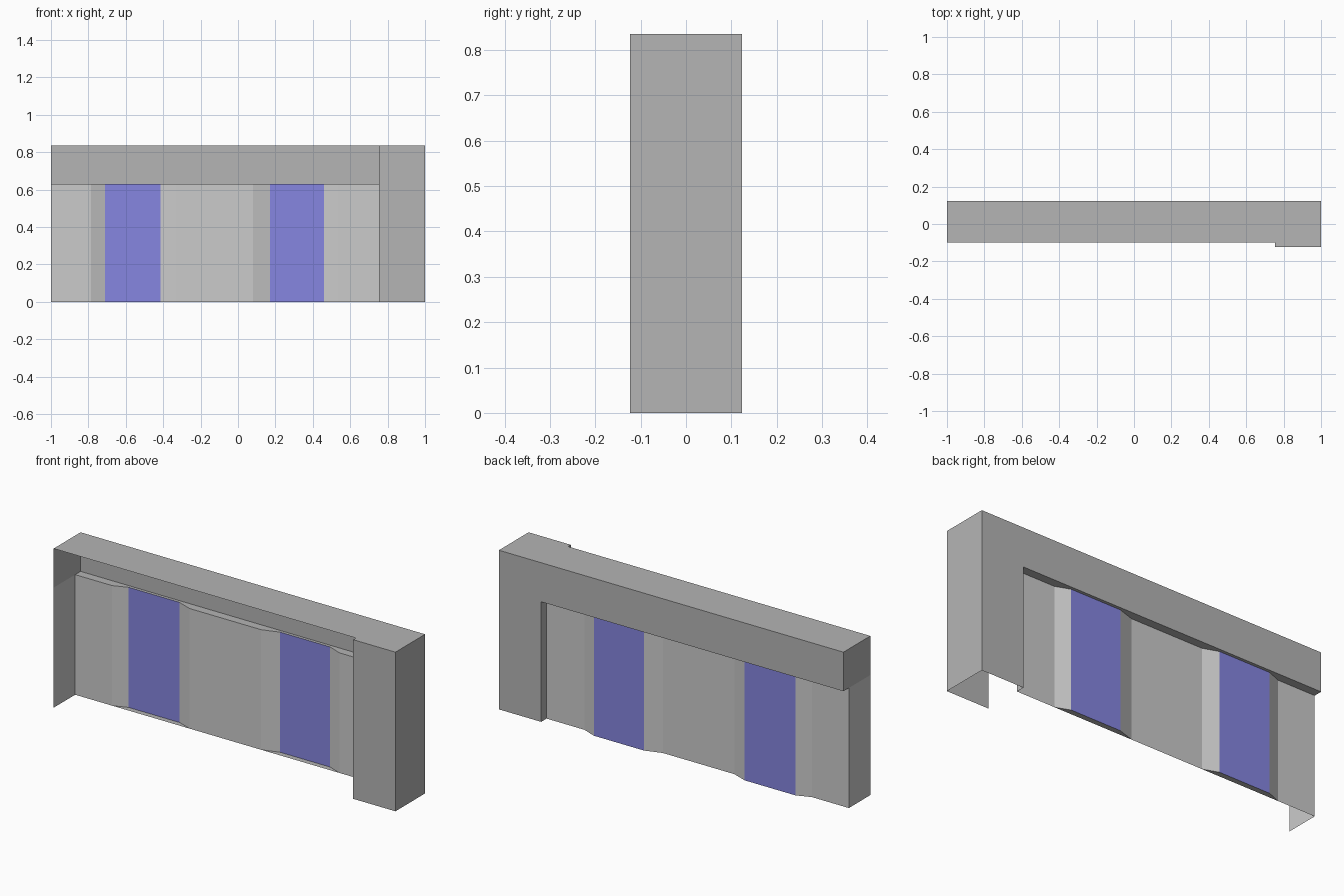
import bpy, bmesh

if "Cube" in bpy.data.objects:
    bpy.data.objects.remove(bpy.data.objects["Cube"])

X0, X1, XP = -1.0, 1.0, 0.755        # left end, right end, pillar inner edge
YF, YO, YP, YB, YR = -0.123, -0.10, 0.078, 0.123, 0.107  # pillar front, open front, wall, back, bay
ZL, ZT = 0.63, 0.835                 # lintel underside, top


def material(name, rgb):
    m = bpy.data.materials.new(name)
    m.diffuse_color = (*rgb, 1)
    m.use_nodes = True
    m.node_tree.nodes["Principled BSDF"].inputs["Base Color"].default_value = m.diffuse_color
    return m


dark = material("dark_grey", (0.46, 0.46, 0.46))
light = material("light_grey", (0.7, 0.7, 0.7))
blue = material("blue", (0.24, 0.24, 0.75))


def sheet(name, polygons, mat):
    """One object from a list of flat polygons, welded together."""
    bm = bmesh.new()
    for poly in polygons:
        bm.faces.new([bm.verts.new(p) for p in poly])
    bmesh.ops.remove_doubles(bm, verts=bm.verts, dist=1e-4)
    bmesh.ops.recalc_face_normals(bm, faces=bm.faces)
    me = bpy.data.meshes.new(name)
    bm.to_mesh(me)
    bm.free()
    me.materials.append(mat)
    ob = bpy.data.objects.new(name, me)
    bpy.context.collection.objects.link(ob)
    return ob


def wall(a, b, z0, z1):
    """Upright quad between two plan points."""
    return [(*a, z0), (*b, z0), (*b, z1), (*a, z1)]


def slab(points, z):
    """Level polygon from plan points."""
    return [(*p, z) for p in points]


# Plan profile of the wall: flat runs with two shallow bays
bays = [(-0.785, -0.71, -0.415, -0.335), (0.08, 0.17, 0.46, 0.535)]
profile = [(X0, YP)]
for a, b, c, d in bays:
    profile += [(a, YP), (b, YR), (c, YR), (d, YP)]
profile.append((XP, YP))

# Light wall panels, with the thin return at the left end
segments = list(zip(profile, profile[1:]))
panels = [wall(p, q, 0, ZL) for p, q in segments if not p[1] == q[1] == YR]
panels.append(wall((X0, YO), (X0, YP), 0, ZL))
sheet("wall_panels", panels, light)

# Blue doors at the back of each bay, and the bay floors
for i, (a, b, c, d) in enumerate(bays):
    sheet(f"door_{i + 1}", [wall((b, YR), (c, YR), 0, ZL)], blue)
    sheet(f"bay_floor_{i + 1}", [slab([(a, YP), (b, YR), (c, YR), (d, YP)], 0)], dark)

# Hollow lintel, open at the front; its underside follows the wall profile
soffit = [slab([p, q, (q[0], YB), (p[0], YB)], ZL) for p, q in segments]
sheet("lintel", soffit + [
    wall((X0, YB), (XP, YB), ZL, ZT),
    wall((X0, YO), (X0, YB), ZL, ZT),
    slab([(X0, YO), (XP, YO), (XP, YB), (X0, YB)], ZT),
], dark)

# Hollow pillar, open underneath
sheet("pillar", [
    wall((XP, YF), (X1, YF), 0, ZT),
    wall((X1, YF), (X1, YB), 0, ZT),
    wall((XP, YB), (X1, YB), 0, ZT),
    wall((XP, YP), (XP, YB), 0, ZL),
    wall((XP, YF), (XP, YP), 0.28, ZT),
    slab([(XP, YF), (X1, YF), (X1, YB), (XP, YB)], ZT),
], dark)
